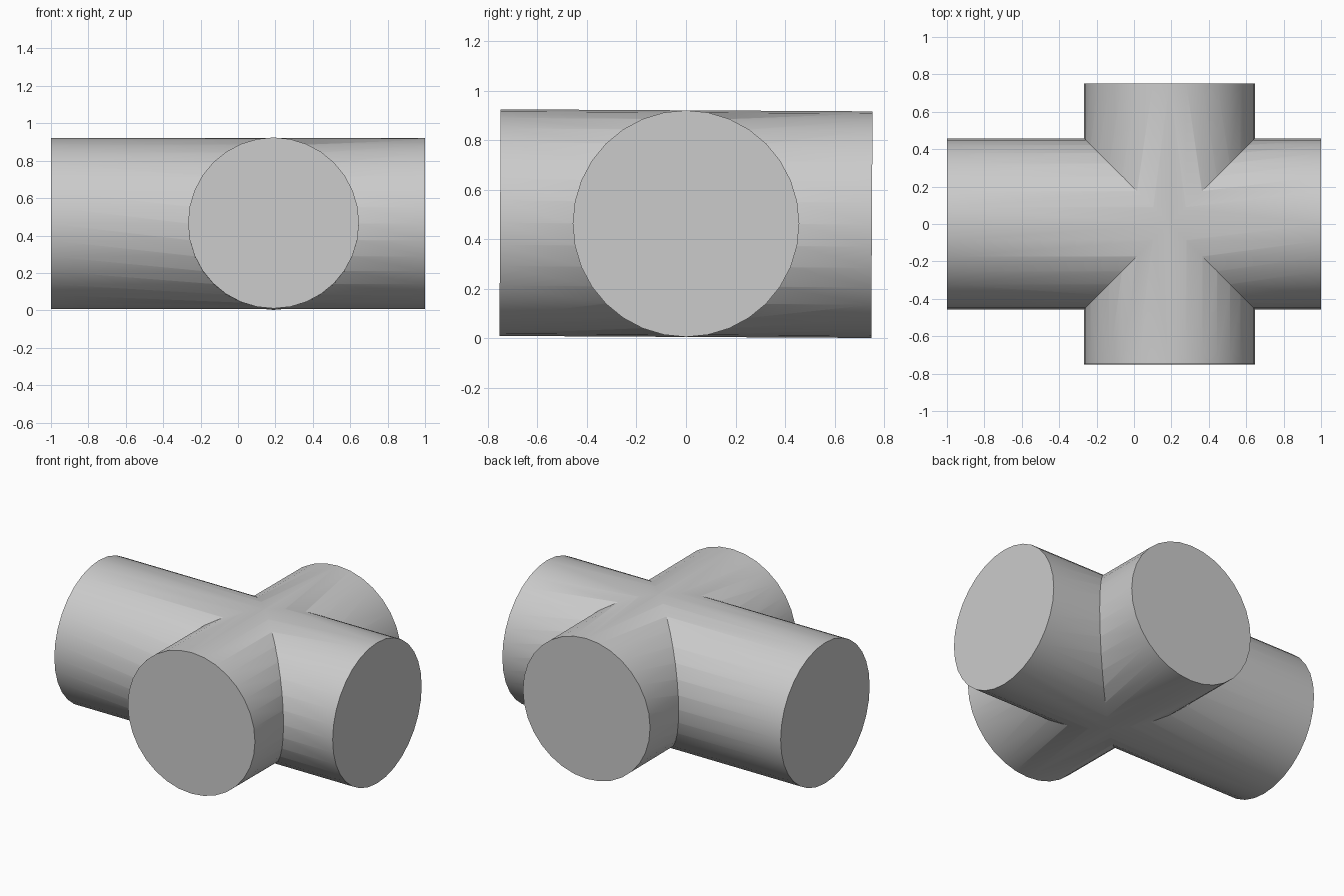
import bpy
from math import pi, radians

cube = bpy.data.objects.get("Cube")
if cube:
    bpy.data.objects.remove(cube, do_unlink=True)

RADIUS = 0.457
AXIS_HEIGHT = 0.463

# Single grey colour
grey = bpy.data.materials.new("plain_grey")
grey.use_nodes = True
colour = (0.6, 0.6, 0.6, 1)
grey.diffuse_color = colour
grey.node_tree.nodes["Principled BSDF"].inputs["Base Color"].default_value = colour


def add_pipe(name, length, x, rotation):
    bpy.ops.mesh.primitive_cylinder_add(
        vertices=32, radius=RADIUS, depth=length,
        location=(x, 0, AXIS_HEIGHT), rotation=rotation)
    pipe = bpy.context.object
    pipe.name = name
    pipe.data.materials.append(grey)
    return pipe


# Long pipe along x, and a very slightly tilted branch along y
branch = add_pipe("branch_pipe", 1.5, 0.19, (pi / 2 - 0.0055, 0, 0))
fitting = add_pipe("cross_pipe_fitting", 2.0, 0, (0, pi / 2, 0))

# Fuse both pipes into one fitting
union = fitting.modifiers.new("join_branch", "BOOLEAN")
union.operation = "UNION"
union.solver = "EXACT"
union.object = branch
bpy.ops.object.modifier_apply(modifier=union.name)
bpy.data.objects.remove(branch, do_unlink=True)

# Smooth walls with sharp end caps and seams
bpy.ops.object.shade_smooth_by_angle(angle=radians(30))
